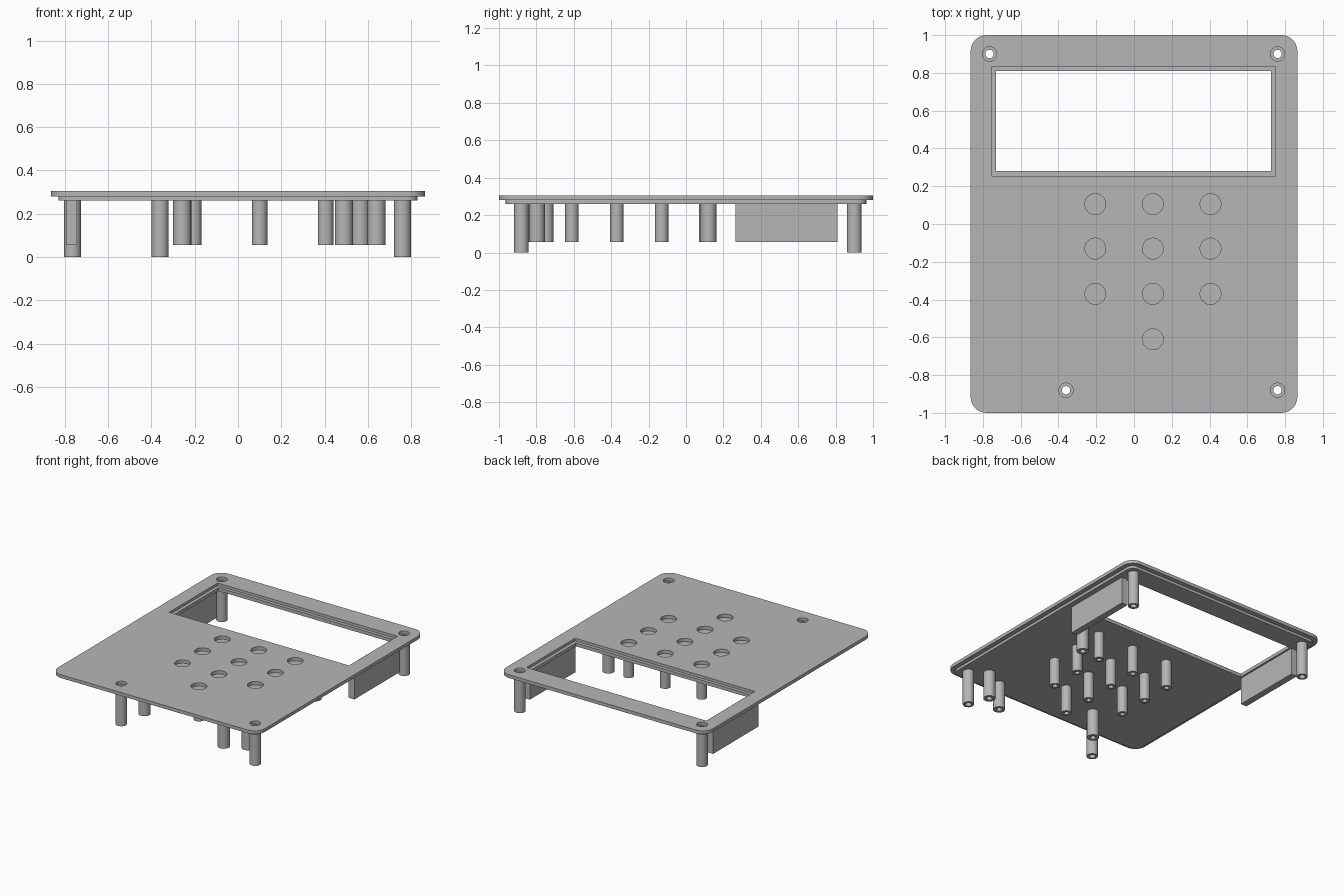
import bpy, bmesh, math

if "Cube" in bpy.data.objects:
    bpy.data.objects.remove(bpy.data.objects["Cube"], do_unlink=True)

grey = bpy.data.materials.new("plain grey")
grey.use_nodes = True
colour = (0.47, 0.47, 0.47, 1)
grey.diffuse_color = colour
grey.node_tree.nodes["Principled BSDF"].inputs["Base Color"].default_value = colour

TOP, LIP, UNDER = 0.305, 0.28, 0.26      # heights of the panel
BOSS_END = 0.055                         # lower end of the short parts
CORNERS = [(-0.765, 0.9), (0.76, 0.9), (-0.36, -0.88), (0.76, -0.88)]
BUTTONS = [(x, y) for x in (-0.205, 0.1, 0.405) for y in (0.105, -0.13, -0.37)]
BUTTONS.append((0.1, -0.61))
SUPPORTS = [(-0.258, -0.75), (0.49, -0.87), (0.64, -0.797), (0.565, 0.12)]


def finish(name, bm):
    bmesh.ops.recalc_face_normals(bm, faces=bm.faces)
    mesh = bpy.data.meshes.new(name)
    bm.to_mesh(mesh)
    bm.free()
    mesh.materials.append(grey)
    obj = bpy.data.objects.new(name, mesh)
    bpy.context.collection.objects.link(obj)
    return obj


def extrude(bm, outline, z0, z1):
    face = bm.faces.new([bm.verts.new((x, y, z0)) for x, y in outline])
    out = bmesh.ops.extrude_face_region(bm, geom=[face])
    for v in out["geom"]:
        if isinstance(v, bmesh.types.BMVert):
            v.co.z = z1


def circle(x, y, r, n=40):
    return [(x + r * math.cos(math.tau * i / n), y + r * math.sin(math.tau * i / n))
            for i in range(n)]


def rectangle(x0, x1, y0, y1):
    return [(x0, y0), (x1, y0), (x1, y1), (x0, y1)]


def rounded(hx, hy, r, steps=10):
    pts = []
    for k, (sx, sy) in enumerate([(1, 1), (-1, 1), (-1, -1), (1, -1)]):
        for i in range(steps + 1):
            a = math.pi / 2 * (k + i / steps)
            pts.append((sx * (hx - r) + r * math.cos(a), sy * (hy - r) + r * math.sin(a)))
    return pts


def smooth(obj):
    bpy.ops.object.select_all(action="DESELECT")
    obj.select_set(True)
    bpy.context.view_layer.objects.active = obj
    bpy.ops.object.shade_smooth_by_angle(angle=math.radians(30))


def combine(obj, bm, operation):
    tool = finish("cutter", bm)
    tool.hide_render = True
    mod = obj.modifiers.new(operation.lower(), "BOOLEAN")
    mod.operation, mod.solver, mod.object = operation, "EXACT", tool
    bpy.ops.object.select_all(action="DESELECT")
    obj.select_set(True)
    bpy.context.view_layer.objects.active = obj
    bpy.ops.object.modifier_apply(modifier=mod.name)
    bpy.data.objects.remove(tool, do_unlink=True)


def tube(name, x, y, z0, outer, inner, n=40):
    bm = bmesh.new()
    profile = [(outer, z0), (outer, UNDER), (inner, UNDER), (inner, z0)]
    rings = [[bm.verts.new((px, py, z)) for px, py in circle(x, y, r, n)]
             for r, z in profile]
    for k in range(4):
        a, b = rings[k], rings[(k + 1) % 4]
        for i in range(n):
            j = (i + 1) % n
            bm.faces.new((a[i], a[j], b[j], b[i]))
    smooth(finish(name, bm))


# Front panel with a stepped rim
bm = bmesh.new()
extrude(bm, rounded(0.865, 1.0, 0.085), LIP, TOP)
panel = finish("front_panel", bm)
bm = bmesh.new()
extrude(bm, rounded(0.83, 0.965, 0.05), UNDER, LIP + 0.005)
combine(panel, bm, "UNION")

# Shallow recesses: display ledge, buttons and screw heads
bm = bmesh.new()
extrude(bm, rectangle(-0.755, 0.75, 0.255, 0.835), TOP - 0.02, TOP + 0.1)
for x, y in BUTTONS:
    extrude(bm, circle(x, y, 0.055), TOP - 0.025, TOP + 0.1)
for x, y in CORNERS:
    extrude(bm, circle(x, y, 0.038), TOP - 0.022, TOP + 0.1)
combine(panel, bm, "DIFFERENCE")

# Through openings: display window and screw holes
bm = bmesh.new()
extrude(bm, rectangle(-0.73, 0.725, 0.28, 0.81), 0.1, 0.5)
for x, y in CORNERS:
    extrude(bm, circle(x, y, 0.022), 0.1, 0.5)
combine(panel, bm, "DIFFERENCE")
smooth(panel)

# Tubes below the panel
for i, (x, y) in enumerate(CORNERS):
    tube(f"screw_post_{i + 1}", x, y, 0.0, 0.039, 0.022)
for i, (x, y) in enumerate(BUTTONS):
    tube(f"button_post_{i + 1}", x, y, BOSS_END, 0.036, 0.018)
for i, (x, y) in enumerate(SUPPORTS):
    tube(f"support_post_{i + 1}", x, y, BOSS_END, 0.042, 0.02)

# Side walls of the display bay
for name, x0, x1 in (("right_display_wall", -0.794, -0.744), ("left_display_wall", 0.739, 0.789)):
    bm = bmesh.new()
    extrude(bm, rectangle(x0, x1, 0.265, 0.81), BOSS_END, UNDER)
    finish(name, bm)
